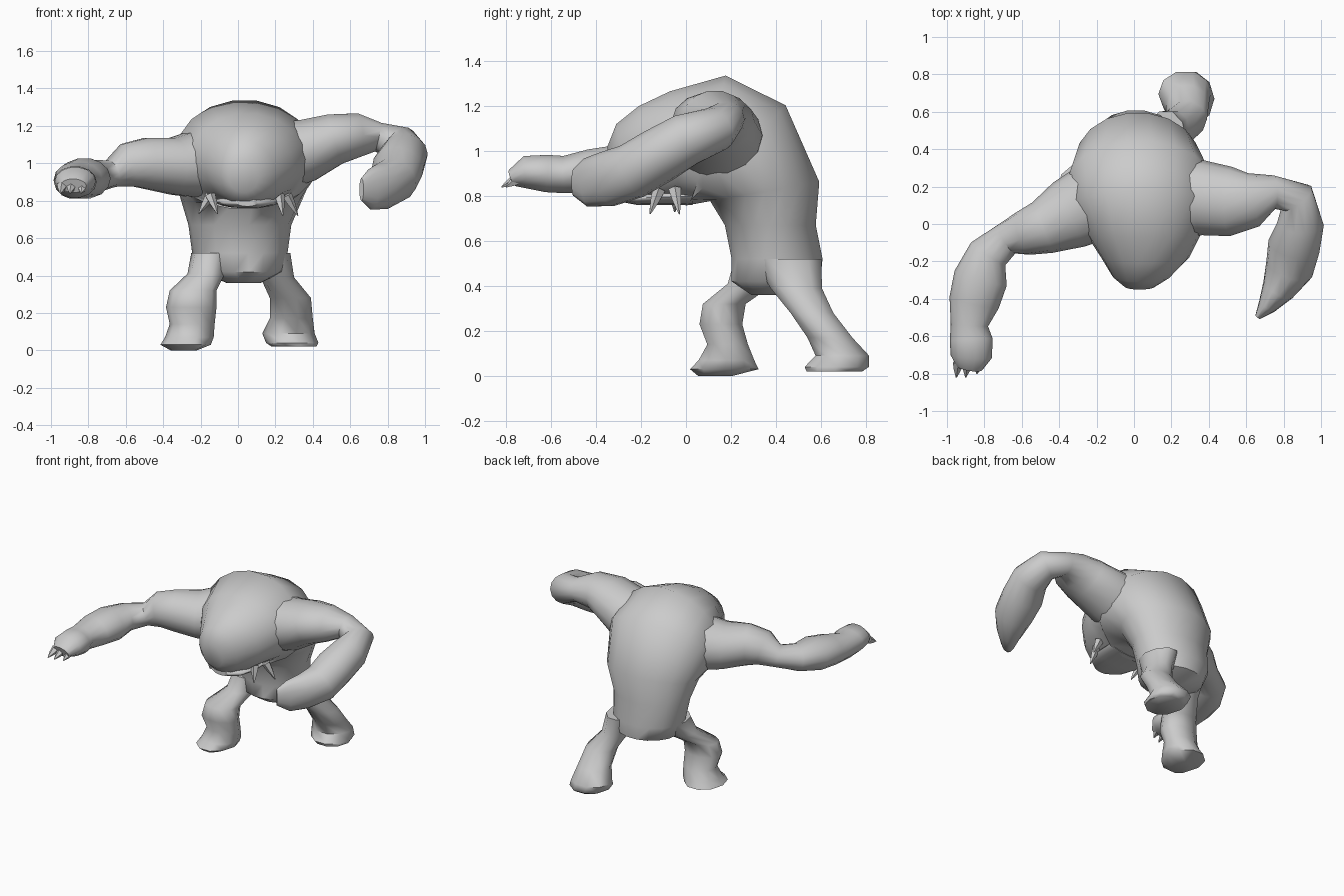
import bpy, bmesh
from math import sin, cos, tau, radians
from mathutils import Vector

X, Y, Z = Vector((1, 0, 0)), Vector((0, 1, 0)), Vector((0, 0, 1))


def loft(name, rings, sides=14, angle=55):
    """Skin a closed tube through rings of (centre, axis_u, axis_v)."""
    bm = bmesh.new()
    loops = []
    for c, u, v in rings:
        loops.append([bm.verts.new(Vector(c) + u * cos(tau * i / sides) + v * sin(tau * i / sides))
                      for i in range(sides)])
    for a, b in zip(loops, loops[1:]):
        for i in range(sides):
            j = (i + 1) % sides
            bm.faces.new((a[i], a[j], b[j], b[i]))
    bm.faces.new(loops[0][::-1])
    bm.faces.new(loops[-1])
    bmesh.ops.recalc_face_normals(bm, faces=bm.faces)
    me = bpy.data.meshes.new(name)
    bm.to_mesh(me)
    bm.free()
    ob = bpy.data.objects.new(name, me)
    bpy.context.collection.objects.link(ob)
    bpy.ops.object.select_all(action='DESELECT')
    ob.select_set(True)
    bpy.context.view_layer.objects.active = ob
    bpy.ops.object.shade_smooth_by_angle(angle=radians(angle))
    return ob


def spine(name, rows):
    # rows: x, y, z, tilt of the back direction, half width, half depth
    loft(name, [((x, y, z), X * w, Vector((0, cos(radians(a)), sin(radians(a)))) * d)
                for x, y, z, a, w, d in rows], 18)


def arm(name, rows):
    # rows: x, y, z, horizontal radius, vertical radius
    pts = [Vector(r[:3]) for r in rows]
    rings = []
    for i, r in enumerate(rows):
        t = (pts[min(i + 1, len(pts) - 1)] - pts[max(i - 1, 0)]).normalized()
        side = t.cross(Z).normalized()
        rings.append((pts[i], side * r[3], side.cross(t) * r[4]))
    loft(name, rings)


def leg(name, rows):
    # rows: x, y, z, radius along x, radius along y
    loft(name, [((x, y, z), X * rx, Y * ry) for x, y, z, rx, ry in rows], 10)


def spike(name, base, tip, r):
    b, t = Vector(base), Vector(tip)
    d = (t - b).normalized()
    u = d.cross(Y if abs(d.y) < 0.8 else X).normalized()
    v = d.cross(u)
    loft(name, [(b, u * r, v * r), (b.lerp(t, 0.5), u * r * .65, v * r * .65),
                (t, u * .003, v * .003)], 5)


# hunched torso running over into the low head
spine("torso_and_head", [
    (.03, .37, .36, 0, .09, .08),
    (.02, .40, .42, 0, .22, .20),
    (.01, .405, .52, 0, .255, .205),
    (.01, .375, .67, 0, .275, .205),
    (.02, .35, .82, 10, .33, .25),
    (.03, .22, .98, 45, .39, .32),
    (.035, .10, 1.05, 75, .37, .30),
    (.05, -.05, 1.02, 95, .31, .25),
    (.06, -.18, .985, 98, .235, .22),
    (.04, -.28, .95, 100, .155, .175),
    (.03, -.335, .93, 100, .08, .09)])

# lower jaw
spine("jaw", [
    (.05, .03, .80, 90, .17, .04),
    (.05, -.12, .795, 90, .17, .035),
    (.05, -.22, .79, 90, .13, .03),
    (.05, -.27, .79, 90, .06, .02)])

# reaching arm with open hand
arm("reaching_arm", [
    (-.16, .14, 1.0, .22, .20),
    (-.35, .05, .985, .19, .155),
    (-.49, -.02, 1.0, .145, .14),
    (-.59, -.05, .99, .12, .12),
    (-.68, -.08, .945, .09, .075),
    (-.78, -.16, .93, .11, .09),
    (-.82, -.29, .92, .145, .11),
    (-.855, -.42, .91, .135, .10),
    (-.88, -.54, .895, .10, .085),
    (-.87, -.62, .90, .115, .085),
    (-.87, -.71, .905, .11, .075),
    (-.88, -.77, .88, .07, .04)])

# bent arm with curled hand
arm("bent_arm", [
    (.20, .13, 1.04, .21, .20),
    (.37, .14, 1.07, .20, .17),
    (.52, .12, 1.13, .185, .14),
    (.64, .13, 1.15, .145, .12),
    (.75, .17, 1.14, .09, .08),
    (.87, .14, 1.10, .10, .10),
    (.89, .0, 1.05, .125, .12),
    (.855, -.12, .98, .14, .125),
    (.83, -.24, .91, .13, .125),
    (.77, -.35, .875, .09, .125),
    (.71, -.44, .86, .05, .11),
    (.66, -.50, .86, .015, .06)])

# forward leg
leg("forward_leg", [
    (-.14, .36, .52, .11, .15),
    (-.17, .29, .41, .10, .11),
    (-.24, .17, .32, .125, .10),
    (-.25, .155, .23, .135, .10),
    (-.245, .185, .14, .12, .095),
    (-.26, .18, .07, .13, .13),
    (-.28, .17, .03, .135, .16),
    (-.29, .13, .0, .07, .08)])

# trailing leg
leg("trailing_leg", [
    (.17, .45, .52, .11, .16),
    (.21, .49, .39, .09, .12),
    (.28, .56, .28, .11, .10),
    (.285, .64, .17, .115, .105),
    (.27, .695, .09, .14, .125),
    (.29, .67, .04, .14, .15),
    (.30, .66, .02, .12, .13)])

# tusks hanging at both sides of the mouth
for i, (b, t) in enumerate([((-.15, -.12, .83), (-.11, -.16, .73)),
                            ((-.15, -.05, .83), (-.21, -.05, .73)),
                            ((.22, -.12, .83), (.24, -.16, .72)),
                            ((.26, -.05, .83), (.32, -.03, .72))]):
    spike(f"tusk_{i}", b, t, .03)

# claws on the reaching hand
for i, x in enumerate((-.94, -.89, -.83)):
    spike(f"claw_{i}", (x, -.74, .88), (x - .01, -.82 + .02 * (i == 2), .84), .03)
